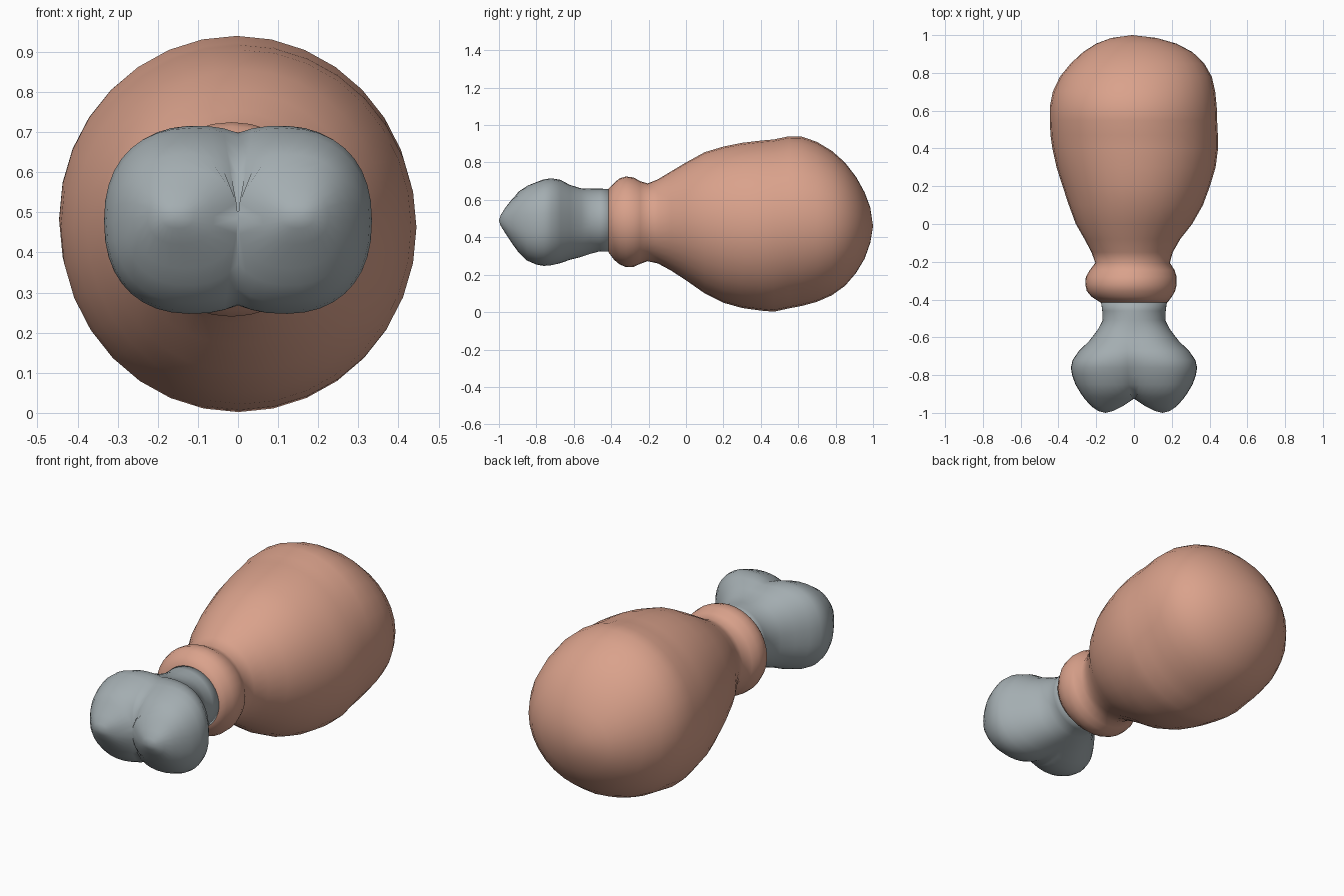
import bpy, bmesh, math


def material(name, rgb):
    m = bpy.data.materials.new(name)
    m.diffuse_color = (*rgb, 1)
    return m


def power(v, p):
    return math.copysign(abs(v) ** p, v)


def make_object(name, bm, mat):
    bmesh.ops.remove_doubles(bm, verts=bm.verts, dist=0.0005)
    bmesh.ops.recalc_face_normals(bm, faces=bm.faces)
    me = bpy.data.meshes.new(name)
    bm.to_mesh(me)
    bm.free()
    me.materials.append(mat)
    for p in me.polygons:
        p.use_smooth = True
    ob = bpy.data.objects.new(name, me)
    bpy.context.collection.objects.link(ob)
    return ob


def loft(bm, rings, start, end):
    """Skin rings of points and close both ends to a centre point."""
    vs = [[bm.verts.new(p) for p in r] for r in rings]
    for a, b in zip(vs, vs[1:]):
        for i in range(len(a) - 1):
            bm.faces.new((a[i], a[i + 1], b[i + 1], b[i]))
    for ring, tip in ((vs[0], start), (vs[-1], end)):
        c = bm.verts.new(tip)
        for i in range(len(ring) - 1):
            bm.faces.new((ring[i], ring[i + 1], c))


meat_mat = material("roast_meat", (0.70, 0.36, 0.26))
bone_mat = material("grey_bone", (0.37, 0.42, 0.44))

# Meat: oval sections along y (y, x min, x max, z min, z max)
meat = [
    (-.415, -.178, .178, .32, .66), (-.385, -.225, .200, .28, .69),
    (-.355, -.250, .218, .255, .715), (-.32, -.258, .226, .24, .725),
    (-.28, -.255, .226, .242, .72), (-.245, -.235, .215, .258, .70),
    (-.205, -.205, .190, .272, .688), (-.15, -.225, .205, .26, .71),
    (-.08, -.262, .245, .222, .752), (0, -.308, .308, .17, .80),
    (.1, -.345, .365, .10, .855), (.2, -.378, .402, .05, .885),
    (.3, -.410, .432, .022, .905), (.4, -.432, .445, .008, .917),
    (.47, -.442, .444, .002, .923), (.55, -.446, .440, .02, .94),
    (.62, -.446, .438, .033, .938), (.70, -.430, .430, .055, .91),
    (.78, -.392, .412, .09, .862), (.85, -.335, .372, .14, .80),
    (.91, -.270, .310, .21, .722), (.955, -.200, .225, .285, .64),
    (.985, -.120, .120, .37, .56)]
rings = []
for y, x0, x1, z0, z1 in meat:
    ring = []
    for i in range(33):
        t = 2 * math.pi * i / 32
        ring.append(((x0 + x1) / 2 + (x1 - x0) / 2 * math.cos(t), y,
                     (z0 + z1) / 2 + (z1 - z0) / 2 * math.sin(t)))
    rings.append(ring)
bm = bmesh.new()
loft(bm, rings, (0, -.41, .49), (-.01, 1, .46))
make_object("meat_with_cuff", bm, meat_mat)

# Bone: one lobe's sections (y, inner x, outer x, z min, z max), cut at x = 0
lobe = [
    (-.40, -.176, .176, .322, .658), (-.46, -.165, .168, .325, .66),
    (-.51, -.158, .166, .312, .66), (-.56, -.165, .192, .295, .662),
    (-.62, -.170, .238, .28, .68), (-.67, -.145, .290, .262, .707),
    (-.72, -.120, .325, .25, .716), (-.76, -.105, .334, .247, .71),
    (-.80, -.092, .328, .254, .695), (-.85, -.07, .310, .275, .675),
    (-.895, -.03, .283, .318, .645), (-.925, 0, .262, .36, .61),
    (-.965, .06, .226, .42, .56), (-.99, .11, .19, .46, .52)]
bm = bmesh.new()
for side in (1, -1):
    rings = []
    for y, x0, x1, z0, z1 in lobe:
        cx, a = (x0 + x1) / 2, (x1 - x0) / 2
        p = 2 / (2.0 if y > -.55 else 2.3)
        # Arc of the oval that lies on this side of the middle plane
        c = max(-1, min(1, power(-cx / a, 1 / p)))
        T = math.acos(c)
        ring = []
        for i in range(25):
            t = T * (i / 12 - 1)
            x = max(0, cx + a * power(math.cos(t), p))
            ring.append((side * x, y, (z0 + z1) / 2 + (z1 - z0) / 2 * power(math.sin(t), p)))
        rings.append(ring)
    loft(bm, rings, (0, -.40, .49), (side * .15, -1, .49))
make_object("bone_with_knuckles", bm, bone_mat)
